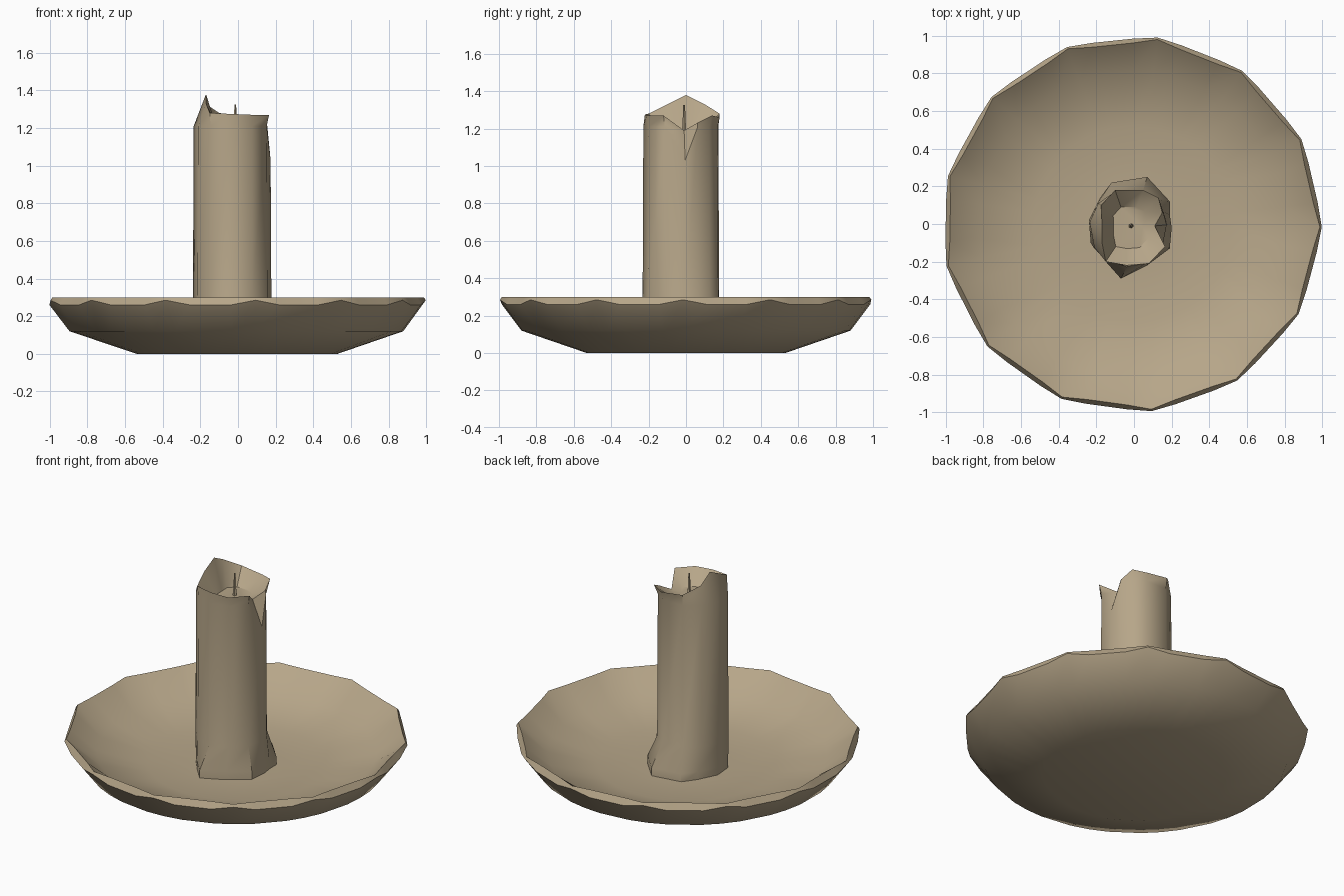
import bpy, bmesh, math

if "Cube" in bpy.data.objects:
    bpy.data.objects.remove(bpy.data.objects["Cube"])

wax = bpy.data.materials.new("tan_clay")
wax.diffuse_color = (0.47, 0.38, 0.25, 1)
wax.use_nodes = True
wax.node_tree.nodes["Principled BSDF"].inputs["Base Color"].default_value = wax.diffuse_color


def loft(name, rings, angle):
    """Skin a stack of equal-length rings, first and last are capped."""
    bm = bmesh.new()
    loops = [[bm.verts.new(p) for p in ring] for ring in rings]
    n = len(loops[0])
    for a, b in zip(loops, loops[1:]):
        for i in range(n):
            j = (i + 1) % n
            bm.faces.new((a[i], a[j], b[j], b[i]))
    bm.faces.new(loops[0][::-1])
    bm.faces.new(loops[-1])
    bmesh.ops.recalc_face_normals(bm, faces=bm.faces[:])
    me = bpy.data.meshes.new(name)
    bm.to_mesh(me)
    bm.free()
    me.materials.append(wax)
    ob = bpy.data.objects.new(name, me)
    bpy.context.collection.objects.link(ob)
    bpy.ops.object.select_all(action='DESELECT')
    ob.select_set(True)
    bpy.context.view_layer.objects.active = ob
    bpy.ops.object.shade_smooth_by_angle(angle=math.radians(angle))
    return ob


# Dish: 13 corners, with two extra points along every side for the chipped rim
SIDES = 13


def dish_ring(r_corner, z_corner, r_side=None, z_side=None):
    r_side = r_corner if r_side is None else r_side
    z_side = z_corner if z_side is None else z_side
    pts = []
    for i in range(SIDES):
        for t in (0, 0.27, 0.73):
            a = math.radians(-84) + math.tau * (i + t) / SIDES
            r, z = (r_corner, z_corner) if t == 0 else (r_side, z_side)
            pts.append((r * math.cos(a) * 1.01 - 0.012 * r, r * math.sin(a), z))
    return pts


loft("dish", [
    dish_ring(0.53, 0.0),
    dish_ring(0.88, 0.12),
    dish_ring(1.0, 0.285, 0.985, 0.26),   # scalloped outer rim edge
    dish_ring(0.99, 0.30, 0.962, 0.30),   # lip
    dish_ring(0.81, 0.17),
    dish_ring(0.52, 0.105),
    dish_ring(0.25, 0.10),
], 42)

# Candle: flared foot, straight body, broken rim with a groove on the right
foot = [(0.19, 0.05), (0.19, 0.12), (0.07, 0.25), (-0.12, 0.22), (-0.18, 0.14),
        (-0.24, 0.02), (-0.23, -0.10), (-0.15, -0.20), (-0.07, -0.29),
        (0.07, -0.22), (0.19, -0.13), (0.20, -0.02)]
rim = [(0.15, 0.06, 1.23), (0.13, 0.14, 1.27), (0.05, 0.18, 1.26),
       (-0.10, 0.18, 1.28), (-0.175, 0.10, 1.33), (-0.17, 0.0, 1.38),
       (-0.17, -0.10, 1.33), (-0.15, -0.20, 1.28), (-0.04, -0.22, 1.275),
       (0.08, -0.21, 1.27), (0.165, -0.12, 1.27), (0.11, -0.01, 1.19)]
CX, CY = -0.032, -0.022
GROOVE = 11


def body_ring(z, r, z_groove=None):
    pts = []
    for i, (x, y, _) in enumerate(rim):
        a = math.atan2(y - CY, x - CX)
        h = z_groove if z_groove and i == GROOVE else z
        pts.append((CX + r * math.cos(a), CY + r * math.sin(a), h))
    return pts


loft("candle", [
    [(x, y, 0.09) for x, y in foot],
    [(x, y, 0.15) for x, y in foot],
    body_ring(0.30, 0.21),
    body_ring(1.21, 0.206, 1.03),
    rim,
    [(CX + (x - CX) * 0.55, CY + (y - CY) * 0.55, 1.185) for x, y, _ in rim],
], 40)

# Wick
loft("wick", [
    [(-0.015 + r * math.cos(k * math.tau / 5),
      -0.01 + r * math.sin(k * math.tau / 5), z) for k in range(5)]
    for r, z in ((0.014, 1.17), (0.009, 1.23), (0.005, 1.325))
], 40)
